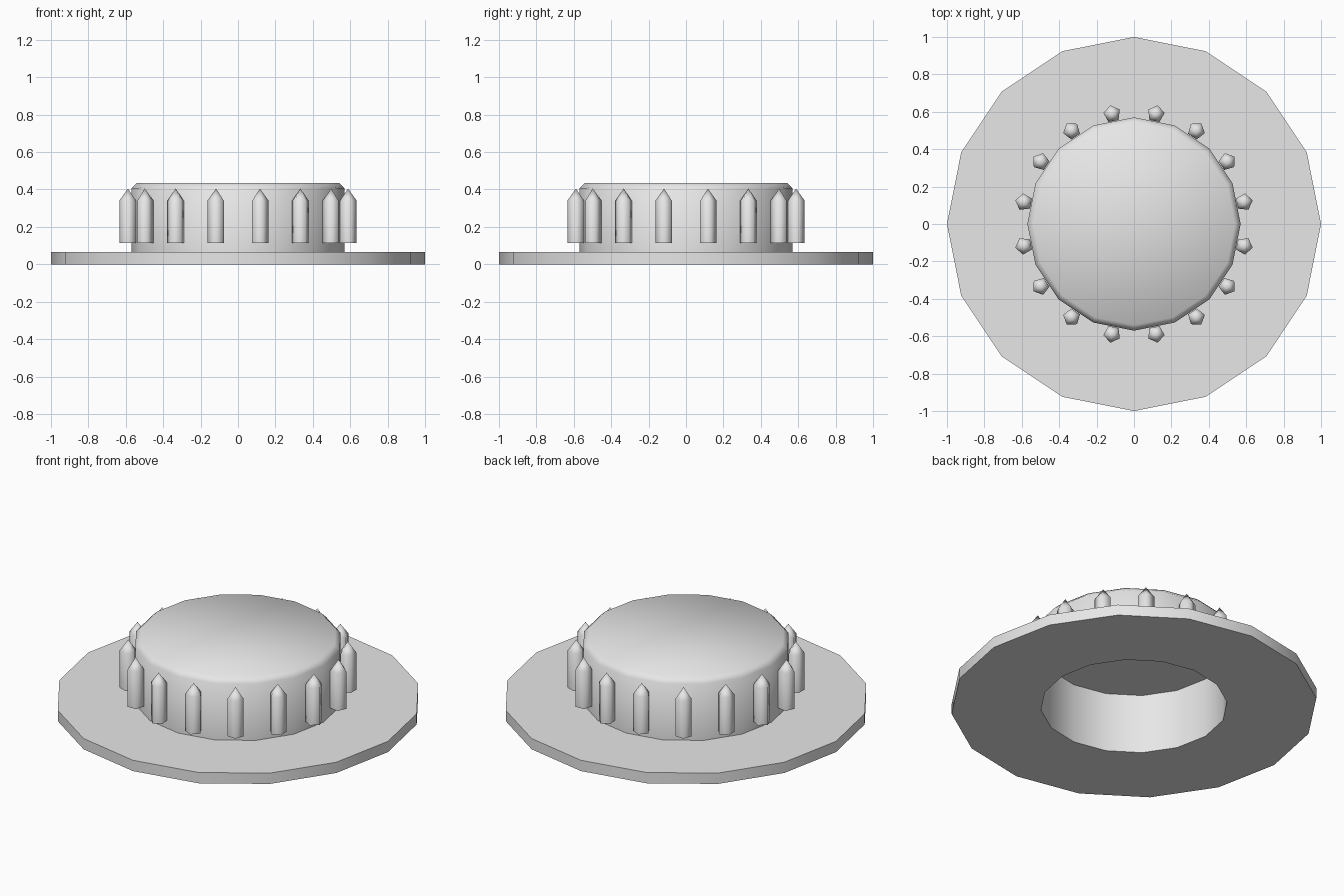
import bpy, bmesh, math

if "Cube" in bpy.data.objects:
    bpy.data.objects.remove(bpy.data.objects["Cube"])

SIDES = 16
grey = bpy.data.materials.new("light_grey")
grey.diffuse_color = (0.8, 0.8, 0.8, 1)
grey.use_nodes = True
grey.node_tree.nodes["Principled BSDF"].inputs["Base Color"].default_value = grey.diffuse_color


def lathe(bm, profile, sides, cx=0.0, cy=0.0, start=0.0):
    """Revolve (radius, z) points about a vertical axis; radius 0 is a pole."""
    rings = []
    for r, z in profile:
        if r == 0:
            rings.append([bm.verts.new((cx, cy, z))])
        else:
            angles = [start + math.tau * i / sides for i in range(sides)]
            rings.append([bm.verts.new((cx + r * math.cos(a), cy + r * math.sin(a), z))
                          for a in angles])
    for low, high in zip(rings, rings[1:]):
        for i in range(sides):
            j = (i + 1) % sides
            if len(high) == 1:
                bm.faces.new((low[i], low[j], high[0]))
            else:
                bm.faces.new((low[i], low[j], high[j], high[i]))
    # Flat caps where the profile ends on an open ring
    for ring in (rings[0], rings[-1]):
        if len(ring) > 1:
            bm.faces.new(ring)


def finish(bm, name, smooth_angle):
    bmesh.ops.recalc_face_normals(bm, faces=bm.faces)
    mesh = bpy.data.meshes.new(name)
    bm.to_mesh(mesh)
    bm.free()
    mesh.materials.append(grey)
    obj = bpy.data.objects.new(name, mesh)
    bpy.context.collection.objects.link(obj)
    bpy.ops.object.select_all(action='DESELECT')
    obj.select_set(True)
    bpy.context.view_layer.objects.active = obj
    bpy.ops.object.shade_smooth_by_angle(angle=math.radians(smooth_angle))
    return obj


# Hollow cap with a wide flange: recess ceiling, bore, flange, wall, bevelled top
bm = bmesh.new()
lathe(bm, [(0.51, 0.36), (0.51, 0), (1, 0), (1, 0.065),
           (0.57, 0.065), (0.57, 0.405), (0.54, 0.435)], SIDES)
finish(bm, "flanged_cap", 50)

# Ring of pointed five-sided grip pegs around the wall
bm = bmesh.new()
for k in range(SIDES):
    a = math.tau * (k + 0.5) / SIDES
    lathe(bm, [(0.047, 0.115), (0.047, 0.34), (0, 0.405)], 5,
          0.6 * math.cos(a), 0.6 * math.sin(a), a)
finish(bm, "grip_pegs", 75)
